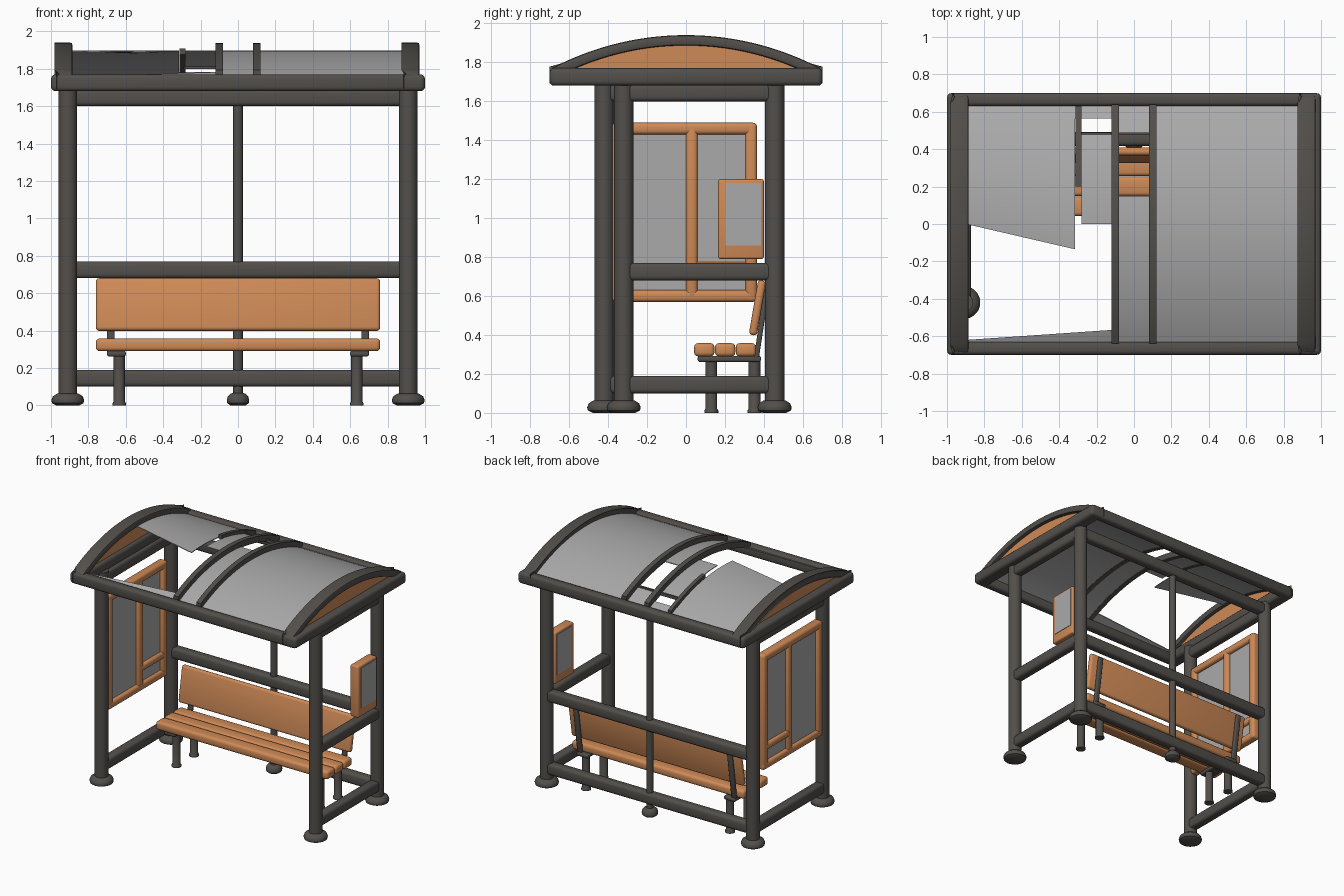
import bpy, bmesh, math
from mathutils import Matrix

if "Cube" in bpy.data.objects:
    bpy.data.objects.remove(bpy.data.objects["Cube"])


def material(name, rgb):
    m = bpy.data.materials.new(name)
    m.diffuse_color = (*rgb, 1)
    m.use_nodes = True
    m.node_tree.nodes["Principled BSDF"].inputs["Base Color"].default_value = m.diffuse_color
    return m


STEEL = material("dark steel", (0.085, 0.078, 0.07))
ORANGE = material("orange wood", (0.62, 0.255, 0.095))
GLASS = material("grey panel", (0.40, 0.40, 0.40))


def finish(name, bm, mat, smooth=True):
    bmesh.ops.recalc_face_normals(bm, faces=bm.faces)
    me = bpy.data.meshes.new(name)
    bm.to_mesh(me)
    bm.free()
    me.materials.append(mat)
    ob = bpy.data.objects.new(name, me)
    bpy.context.collection.objects.link(ob)
    if smooth:
        bpy.ops.object.select_all(action='DESELECT')
        ob.select_set(True)
        bpy.context.view_layer.objects.active = ob
        bpy.ops.object.shade_smooth_by_angle(angle=math.radians(40))
    return ob


def box(name, x, y, z, mat, bevel=0.0, tilt=0.0):
    c = [(a + b) / 2 for a, b in (x, y, z)]
    s = [b - a for a, b in (x, y, z)]
    bm = bmesh.new()
    bmesh.ops.create_cube(bm, size=1)
    bmesh.ops.scale(bm, vec=s, verts=bm.verts)
    if bevel:
        bmesh.ops.bevel(bm, geom=bm.edges[:], offset=bevel, segments=3, profile=0.5, affect='EDGES')
    bmesh.ops.transform(bm, matrix=Matrix.Translation(c) @ Matrix.Rotation(tilt, 4, 'X'), verts=bm.verts)
    return finish(name, bm, mat)


def lathe(name, x, y, profile, mat, seg=28):
    # closed solid of revolution about a vertical axis
    bm = bmesh.new()
    rings = [[bm.verts.new((x + r * math.cos(2 * math.pi * i / seg), y + r * math.sin(2 * math.pi * i / seg), z))
              for i in range(seg)] for r, z in profile]
    for a, b in zip(rings, rings[1:]):
        for i in range(seg):
            j = (i + 1) % seg
            bm.faces.new((a[i], a[j], b[j], b[i]))
    bm.faces.new(rings[0])
    bm.faces.new(rings[-1])
    return finish(name, bm, mat)


def arc_z(y, r):
    return 0.455 + math.sqrt(r * r - y * y)


def arch(name, x0, x1, y0, y1, r_out, r_in, mat, floor=None, bevel=0.0, n=28):
    # curved bar; with floor set, the underside is flat
    bm = bmesh.new()
    ys = [y0 + (y1 - y0) * i / n for i in range(n + 1)]
    loop = [(y, arc_z(y, r_out)) for y in ys]
    loop += [(y, floor if floor else arc_z(y, r_in)) for y in reversed(ys)]
    left = [bm.verts.new((x0, y, z)) for y, z in loop]
    right = [bm.verts.new((x1, y, z)) for y, z in loop]
    m = len(loop)
    for i in range(m):
        j = (i + 1) % m
        bm.faces.new((left[i], left[j], right[j], right[i]))
    for s in (left, right):
        for i in range(n):
            bm.faces.new((s[i], s[i + 1], s[m - 2 - i], s[m - 1 - i]))
    if bevel:
        bm.normal_update()
        sharp = [e for e in bm.edges if e.calc_face_angle(0) > 1.0]
        bmesh.ops.bevel(bm, geom=sharp, offset=bevel, segments=2, profile=0.5, affect='EDGES')
    return finish(name, bm, mat)


def sheet(name, x0, x1, left, right, n=20, r=1.443):
    # thin curved roof panel; left and right give the y range at each end
    bm = bmesh.new()
    rows = []
    for i in range(n + 1):
        t = i / n
        row = []
        for x, (a, b) in ((x0, left), (x1, right)):
            y = a + (b - a) * t
            for d in (0, -0.006):
                row.append(bm.verts.new((x, y, arc_z(y, r + d))))
        rows.append(row)
    for p, q in zip(rows, rows[1:]):
        for a, b in ((0, 2), (2, 3), (3, 1), (1, 0)):
            bm.faces.new((p[a], p[b], q[b], q[a]))
    for row in (rows[0], rows[-1]):
        bm.faces.new((row[0], row[2], row[3], row[1]))
    return finish(name, bm, GLASS)


# posts and domed feet
BACK = 0.455
for label, x, y, r, top, k in (("front_left", -0.91, -0.42, 0.05, 1.70, 1), ("front_right", 0.91, -0.32, 0.05, 1.70, 1),
                               ("back_left", -0.91, BACK, 0.05, 1.70, 1), ("back_right", 0.91, BACK, 0.05, 1.70, 1),
                               ("back_middle", 0, BACK, 0.026, 1.62, 0.68)):
    lathe(label + "_post", x, y, [(r, 0.02), (r, top)], STEEL)
    lathe(label + "_foot", x, y, [(0.06 * k, 0), (0.084 * k, 0.012), (0.088 * k, 0.028), (0.08 * k, 0.048),
                                  (0.06 * k, 0.062), (0.045 * k, 0.066)], STEEL)

# horizontal rails
for label, z0, z1 in (("low", 0.10, 0.19), ("middle", 0.68, 0.77), ("top", 1.60, 1.69)):
    box("back_rail_" + label, (-0.9, 0.9), (BACK - 0.038, BACK + 0.038), (z0, z1), STEEL, 0.022)
    box("right_rail_" + label, (0.872, 0.948), (-0.32, BACK), (z0, z1), STEEL, 0.022)
    if label != "middle":
        box("left_rail_" + label, (-0.948, -0.872), (-0.42, BACK), (z0, z1), STEEL, 0.022)

# roof frame, end arches and orange gable infill
for s, label in ((-1, "left"), (1, "right")):
    xs = sorted((s * 0.89, s * 1.0))
    box("roof_frame_" + label, xs, (-0.70, 0.70), (1.68, 1.77), STEEL, 0.024)
    arch("end_arch_" + label, *sorted((s * 0.885, s * 0.97)), -0.69, 0.69, 1.485, 1.432, STEEL, bevel=0.012)
    arch("gable_" + label, *sorted((s * 0.915, s * 0.94)), -0.58, 0.58, 1.436, 0, ORANGE, floor=1.75)
for s, label in ((-1, "front"), (1, "back")):
    box("roof_beam_" + label, (-0.99, 0.99), sorted((s * 0.63, s * 0.70)), (1.68, 1.77), STEEL, 0.022)

# middle roof ribs
for s, label in ((-1, "left"), (1, "right")):
    arch("roof_rib_" + label, *sorted((s * 0.08, s * 0.12)), -0.64, 0.64, 1.483, 1.435, STEEL)
arch("short_roof_rib", -0.312, -0.282, 0.20, 0.63, 1.468, 1.435, STEEL)
box("roof_purlin", (-0.29, 0.09), (0.475, 0.49), (1.80, 1.825), STEEL)

# roof panels, with the open areas left out
sheet("roof_panel_right", 0.10, 0.90, (-0.65, 0.65), (-0.65, 0.65))
sheet("roof_panel_left", -0.90, -0.315, (0.0, 0.65), (-0.135, 0.65))
sheet("roof_panel_left_inner", -0.28, -0.10, (0.0, 0.48), (0.0, 0.48))
sheet("roof_panel_left_edge", -0.315, -0.10, (0.565, 0.65), (0.565, 0.65))
sheet("roof_panel_middle_front", -0.10, 0.10, (-0.65, 0.15), (-0.65, 0.15))
sheet("roof_panel_middle_back", -0.10, 0.10, (0.48, 0.65), (0.48, 0.65))
sheet("roof_panel_sliver", -0.90, -0.10, (-0.65, -0.62), (-0.65, -0.565))

# display panel on the left side
X = (-0.945, -0.873)
for label, y, z in (("front", (-0.38, -0.32), (0.57, 1.49)), ("middle", (0.0, 0.06), (0.58, 1.48)),
                    ("back", (0.305, 0.365), (0.57, 1.49)), ("bottom", (-0.38, 0.365), (0.57, 0.63)),
                    ("top", (-0.38, 0.365), (1.43, 1.49)), ("shelf", (0.03, 0.33), (0.72, 0.775))):
    box("display_frame_" + label, X, y, z, ORANGE, 0.02)
box("display_pane", (-0.92, -0.90), (-0.35, 0.335), (0.60, 1.46), GLASS)

# timetable box on the right side
box("timetable_box", (0.873, 0.947), (0.165, 0.40), (0.79, 1.20), ORANGE, 0.012)
for x in (0.869, 0.945):
    box("timetable_plate", (x, x + 0.006), (0.20, 0.385), (0.86, 1.18), GLASS)

# bench seat slats and backrest
for i in range(3):
    y = 0.042 + i * 0.107
    box("seat_slat", (-0.76, 0.76), (y, y + 0.104), (0.29, 0.358), ORANGE, 0.02)
box("backrest", (-0.76, 0.76), (0.346, 0.388), (0.397, 0.682), ORANGE, 0.018, tilt=-0.17)

# bench legs and brackets
for s in (-1, 1):
    for y in (0.13, 0.352):
        lathe("bench_leg", s * 0.635, y, [(0.036, 0), (0.036, 0.012), (0.03, 0.022), (0.03, 0.275)], STEEL, 16)
    box("seat_bracket", sorted((s * 0.60, s * 0.70)), (0.06, 0.385), (0.262, 0.292), STEEL, 0.01)
    box("backrest_strap", sorted((s * 0.66, s * 0.70)), (0.376, 0.402), (0.27, 0.66), STEEL, 0.008, tilt=-0.15)
